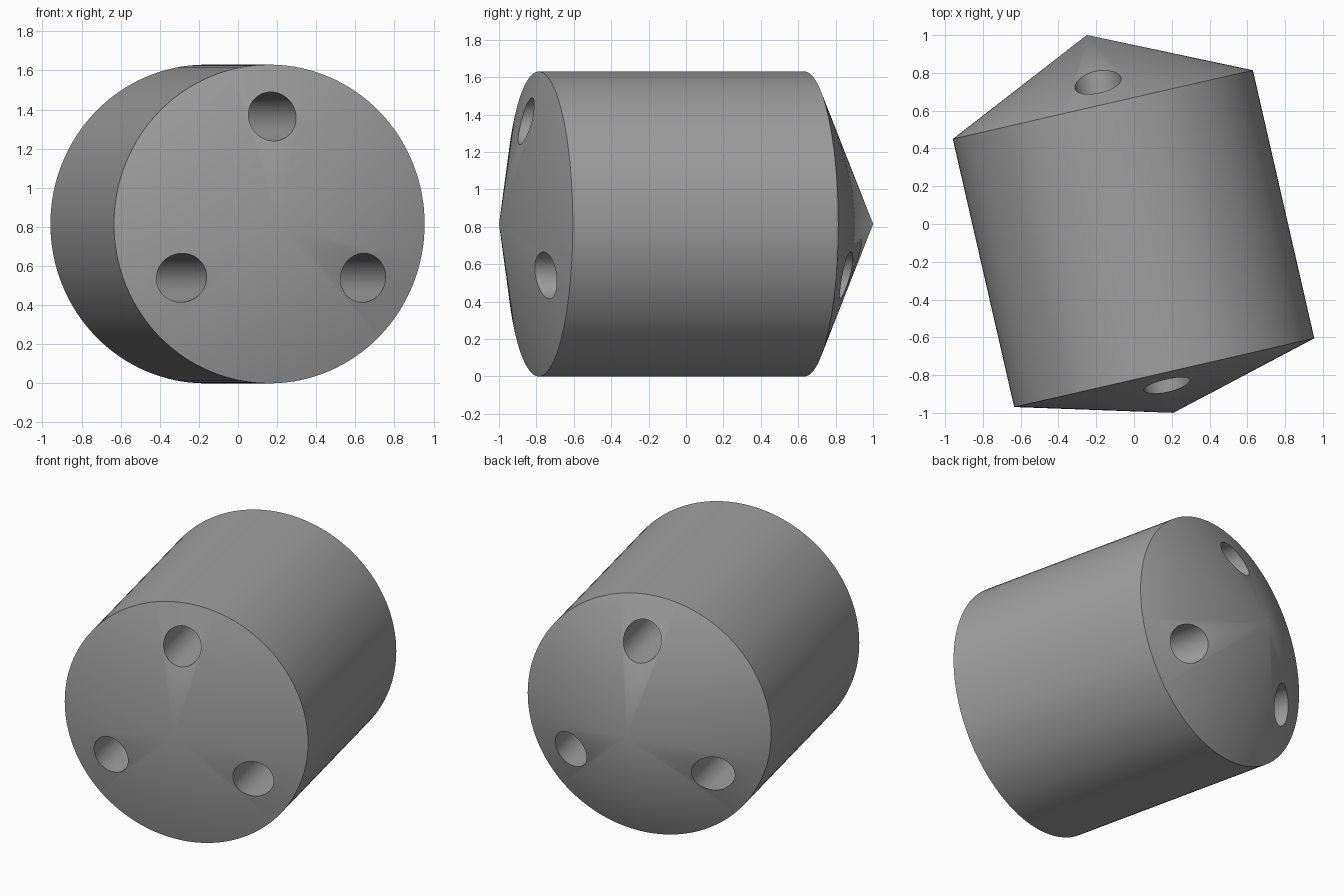
import bpy, bmesh, math
from mathutils import Matrix, Vector

if "Cube" in bpy.data.objects:
    bpy.data.objects.remove(bpy.data.objects["Cube"])

R, HALF = 0.815, 0.728            # body radius and half length
TIP_FRONT, TIP_BACK = 0.218, 0.378  # cone heights
HOLE_R, HOLE_RING = 0.125, 0.55
SIDES = 128
PLACE = Matrix.Translation((-0.0025, -0.0775, R)) @ Matrix.Rotation(math.radians(12.9), 4, 'Z')

grey = bpy.data.materials.new("grey")
grey.diffuse_color = (0.35, 0.35, 0.35, 1)
grey.use_nodes = True
grey.node_tree.nodes["Principled BSDF"].inputs["Base Color"].default_value = grey.diffuse_color


def make_object(name, bm):
    bmesh.ops.recalc_face_normals(bm, faces=bm.faces)
    mesh = bpy.data.meshes.new(name)
    bm.to_mesh(mesh)
    bm.free()
    mesh.materials.append(grey)
    obj = bpy.data.objects.new(name, mesh)
    bpy.context.collection.objects.link(obj)
    obj.matrix_world = PLACE
    return obj


# Cylindrical body with a shallow cone on each end, lying along y
bm = bmesh.new()
rings = []
for y in (-HALF, HALF):
    rings.append([bm.verts.new((R * math.cos(a), y, R * math.sin(a)))
                  for a in (2 * math.pi * i / SIDES for i in range(SIDES))])
front_tip = bm.verts.new((0, -HALF - TIP_FRONT, 0))
back_tip = bm.verts.new((0, HALF + TIP_BACK, 0))
front, back = rings
for i in range(SIDES):
    j = (i + 1) % SIDES
    bm.faces.new((front[i], front[j], back[j], back[i]))
    bm.faces.new((front[j], front[i], front_tip))
    bm.faces.new((back[i], back[j], back_tip))
body = make_object("drilled_body", bm)

# Three bores running the full length
bm = bmesh.new()
for k in range(3):
    a = math.radians(90 + 120 * k)
    spot = Vector((HOLE_RING * math.cos(a), 0, HOLE_RING * math.sin(a)))
    bmesh.ops.create_cone(bm, cap_ends=True, segments=64, radius1=HOLE_R, radius2=HOLE_R, depth=3,
                          matrix=Matrix.Translation(spot) @ Matrix.Rotation(math.pi / 2, 4, 'X'))
cutter = make_object("bore_cutter", bm)
cutter.hide_render = True

cut = body.modifiers.new("bores", 'BOOLEAN')
cut.operation = 'DIFFERENCE'
cut.solver = 'EXACT'
cut.object = cutter
bpy.context.view_layer.objects.active = body
body.select_set(True)
bpy.ops.object.modifier_apply(modifier=cut.name)
bpy.data.objects.remove(cutter)
bpy.ops.object.shade_smooth_by_angle(angle=math.radians(30))
